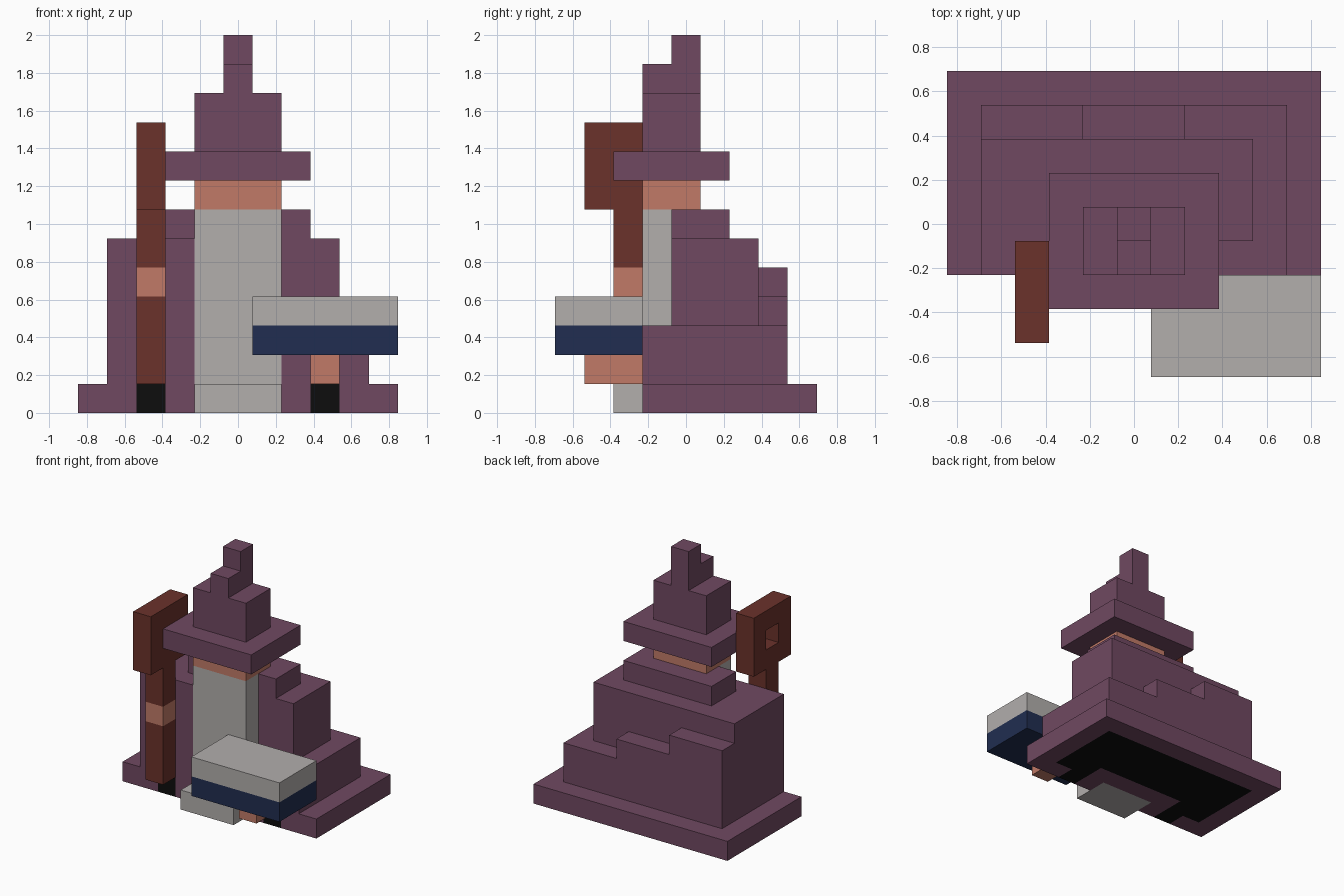
import bpy, bmesh
from mathutils import Vector

if "Cube" in bpy.data.objects:
    bpy.data.objects.remove(bpy.data.objects["Cube"])

U = 2 / 13                       # block size: the model is 13 blocks tall
OFFSET = Vector((5.5, 4.5, 0))   # centres the 11 x 9 block footprint

COLOURS = {
    "plum cloth": (0.162, 0.066, 0.120),
    "pale grey": (0.445, 0.425, 0.415),
    "skin": (0.533, 0.195, 0.136),
    "brown wood": (0.147, 0.032, 0.024),
    "navy cover": (0.015, 0.027, 0.082),
    "black": (0.004, 0.004, 0.004),
}
materials = {}
for name, rgb in COLOURS.items():
    materials[name] = bpy.data.materials.new(name)
    materials[name].diffuse_color = (*rgb, 1)

cells = {}    # block position -> part name
parts = {}    # part name -> colour name


def part(name, colour, *boxes):
    """Fill block boxes ((x0, x1), (y0, y1), (z0, z1)); later parts replace earlier ones."""
    parts[name] = colour
    for xs, ys, zs in boxes:
        for x in range(*xs):
            for y in range(*ys):
                for z in range(*zs):
                    cells[x, y, z] = name


# Wide hem with dark underside and feet showing through it
part("robe_hem", "plum cloth", ((0, 11), (3, 9), (0, 1)))
part("feet", "black",
     ((1, 3), (4, 8), (0, 1)), ((8, 10), (4, 8), (0, 1)), ((3, 8), (5, 8), (0, 1)),
     ((2, 3), (3, 4), (0, 1)), ((8, 9), (3, 4), (0, 1)))

# Robe body, stepping inwards with height
part("robe_body", "plum cloth",
     ((1, 10), (3, 8), (1, 3)),
     ((1, 9), (4, 7), (3, 6)),
     ((1, 4), (3, 7), (3, 6)),
     ((3, 8), (4, 6), (6, 7)))

# Back folds, rising as a staircase
part("robe_back_folds", "plum cloth",
     ((1, 7), (7, 8), (3, 4)), ((1, 4), (7, 8), (4, 5)))

# Head and long beard
part("beard", "pale grey", ((4, 7), (3, 4), (0, 7)), ((4, 7), (2, 3), (0, 1)))
part("head", "skin", ((4, 7), (3, 5), (7, 8)))

# Pointed hat
part("hat_brim", "plum cloth", ((3, 8), (2, 6), (8, 9)))
part("hat_crown", "plum cloth",
     ((4, 7), (3, 5), (9, 11)), ((5, 6), (3, 5), (11, 12)), ((5, 6), (4, 5), (12, 13)))

# Staff with a ring-shaped head, and the hand holding it
part("staff_shaft", "brown wood", ((2, 3), (2, 3), (1, 7)))
part("staff_hand", "skin", ((2, 3), (2, 3), (4, 5)))
part("staff_head", "brown wood",
     ((2, 3), (1, 4), (7, 8)), ((2, 3), (1, 4), (9, 10)),
     ((2, 3), (1, 2), (8, 9)), ((2, 3), (3, 4), (8, 9)))

# Book resting on the other hand
part("book_hand", "skin", ((8, 9), (1, 3), (1, 2)))
part("book_cover", "navy cover", ((6, 11), (0, 3), (2, 3)))
part("book_pages", "pale grey", ((6, 11), (0, 3), (3, 4)))


def build(name, colour):
    """Make one part from the outer faces of its blocks."""
    bm = bmesh.new()
    for pos, owner in cells.items():
        if owner != name:
            continue
        for axis in range(3):
            for side in (0, 1):
                neighbour = list(pos)
                neighbour[axis] += 2 * side - 1
                if tuple(neighbour) in cells:
                    continue
                corners = []
                for a, b in ((0, 0), (1, 0), (1, 1), (0, 1)):
                    c = Vector(pos)
                    c[axis] += side
                    c[(axis + 1) % 3] += a
                    c[(axis + 2) % 3] += b
                    corners.append(bm.verts.new((c - OFFSET) * U))
                bm.faces.new(corners if side else corners[::-1])
    bmesh.ops.remove_doubles(bm, verts=bm.verts, dist=0.001)
    bmesh.ops.dissolve_limit(bm, angle_limit=0.02, verts=bm.verts, edges=bm.edges)
    mesh = bpy.data.meshes.new(name)
    bm.to_mesh(mesh)
    bm.free()
    mesh.materials.append(materials[colour])
    bpy.context.collection.objects.link(bpy.data.objects.new(name, mesh))


for part_name, part_colour in parts.items():
    build(part_name, part_colour)

for m in bpy.data.materials:
    if m.users and not m.is_grease_pencil:
        m.use_nodes = True
        m.node_tree.nodes["Principled BSDF"].inputs["Base Color"].default_value = m.diffuse_color
